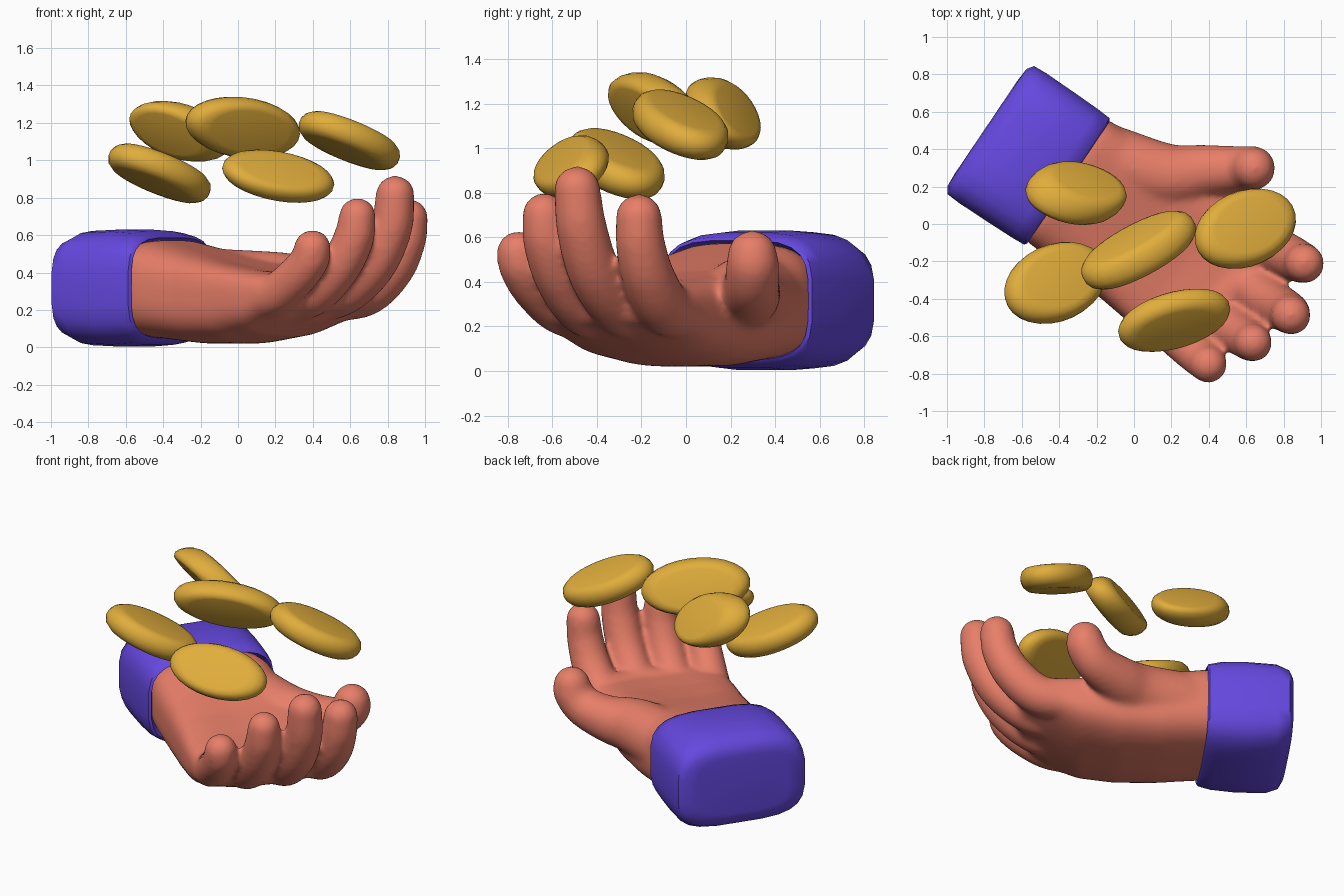
import bpy, bmesh, math
from mathutils import Vector, Matrix

if "Cube" in bpy.data.objects:
    bpy.data.objects.remove(bpy.data.objects["Cube"])

TURN = Matrix.Rotation(math.radians(-34), 4, 'Z')   # arm axis in the ground plane


def material(name, col):
    m = bpy.data.materials.new(name)
    m.diffuse_color = (*col, 1)
    m.use_nodes = True
    m.node_tree.nodes["Principled BSDF"].inputs["Base Color"].default_value = m.diffuse_color
    return m


SKIN = material("skin", (0.80, 0.21, 0.14))
CLOTH = material("purple_cloth", (0.13, 0.065, 0.74))
GOLD = material("gold", (0.75, 0.42, 0.045))


def finish(name, bm, mat, matrix):
    bm.transform(matrix)
    bmesh.ops.recalc_face_normals(bm, faces=bm.faces)
    for f in bm.faces:
        f.smooth = True
    me = bpy.data.meshes.new(name)
    bm.to_mesh(me)
    bm.free()
    ob = bpy.data.objects.new(name, me)
    me.materials.append(mat)
    bpy.context.collection.objects.link(ob)
    return ob


def smooth_by_angle(ob, deg):
    bpy.ops.object.select_all(action='DESELECT')
    ob.select_set(True)
    bpy.context.view_layer.objects.active = ob
    bpy.ops.object.shade_smooth_by_angle(angle=math.radians(deg))


def bridge(bm, rings):
    n = len(rings[0])
    for a, b in zip(rings, rings[1:]):
        for i in range(n):
            j = (i + 1) % n
            bm.faces.new((a[i], a[j], b[j], b[i]))
    bm.faces.new(rings[0])
    bm.faces.new(rings[-1])


def squircle(t, e):
    c, s = math.cos(t), math.sin(t)
    return (math.copysign(abs(c) ** (2 / e), c), math.copysign(abs(s) ** (2 / e), s))


def loft(bm, sections, n, e):
    """sections: u, v min, v max, z bottom, z top, hollow of the upper side"""
    rings = []
    for u, v0, v1, z0, z1, dip in sections:
        ring = []
        for i in range(n):
            a, b = squircle(2 * math.pi * (i + 0.5) / n, e)
            v = (v0 + v1) / 2 + a * (v1 - v0) / 2
            z = (z0 + z1) / 2 + b * (z1 - z0) / 2
            if b > 0:
                z -= dip * (1 - a * a) * b
            uu = u + max(0, u) * 0.35 * min(v, 0)
            ring.append(bm.verts.new((uu, v, z)))
        rings.append(ring)
    bridge(bm, rings)


def digit(bm, pts, steps=7):
    """chain of balls along a smooth path of (u, v, z, radius)"""
    p = [Vector(q) for q in pts]
    p = [2 * p[0] - p[1]] + p + [2 * p[-1] - p[-2]]
    for k in range(1, len(p) - 2):
        a, b, c, d = p[k - 1:k + 3]
        for s in range(steps + 1):
            t = s / steps
            q = 0.5 * (2 * b + (c - a) * t + (2 * a - 5 * b + 4 * c - d) * t * t
                       + (3 * b - a - 3 * c + d) * t ** 3)
            bmesh.ops.create_icosphere(bm, subdivisions=3, radius=q[3],
                                       matrix=Matrix.Translation(q.to_3d()))


# hand: hollow palm, four curled fingers, thumb and knuckle bar, fused into one skin
bm = bmesh.new()
loft(bm, [(-.60, -.37, .36, .06, .56, 0),
          (-.40, -.40, .385, .045, .585, .01),
          (-.15, -.41, .40, .02, .54, .03),
          (.10, -.43, .41, .02, .51, .07),
          (.35, -.455, .41, .06, .47, .07),
          (.55, -.465, .41, .14, .43, .04),
          (.66, -.445, .39, .20, .40, .02)], 40, 3)
digit(bm, [(.40, .28, .26, .125), (.62, .30, .29, .125), (.775, .32, .42, .12),
           (.855, .33, .57, .112), (.875, .335, .69, .105)])
digit(bm, [(.40, .06, .24, .12), (.64, .06, .29, .12), (.83, .065, .44, .12),
           (.94, .07, .64, .115), (.97, .065, .815, .105)])
digit(bm, [(.35, -.16, .24, .12), (.58, -.165, .28, .12), (.76, -.17, .42, .115),
           (.86, -.17, .58, .11), (.885, -.17, .70, .10)])
digit(bm, [(.30, -.33, .25, .115), (.48, -.36, .28, .115), (.64, -.385, .38, .11),
           (.73, -.395, .47, .105), (.75, -.40, .53, .10)])
digit(bm, [(-.30, .20, .33, .20), (0, .31, .34, .175), (.15, .44, .35, .145),
           (.29, .55, .39, .125), (.355, .60, .47, .12), (.365, .605, .52, .112)])
digit(bm, [(.60, .28, .30, .11), (.63, .06, .30, .11), (.57, -.17, .29, .11),
           (.47, -.35, .28, .105)], 10)
hand = finish("hand", bm, SKIN, TURN)
mod = hand.modifiers.new("fuse", 'REMESH')
mod.mode = 'VOXEL'
mod.voxel_size = 0.018
mod.use_smooth_shade = True
mod = hand.modifiers.new("soften", 'SMOOTH')
mod.factor = 0.5
mod.iterations = 12

# sleeve cuff with rounded back and a rolled hem
bm = bmesh.new()
loft(bm, [(u, -.012 - w, -.012 + w, .317 - h, .317 + h, 0) for u, w, h in
          [(-.945, .30, .19), (-.94, .38, .225), (-.915, .415, .27), (-.84, .42, .307),
           (-.65, .418, .315), (-.50, .415, .305), (-.425, .41, .285),
           (-.415, .395, .27), (-.47, .37, .25)]], 24, 3.6)
smooth_by_angle(finish("sleeve_cuff", bm, CLOTH, TURN), 50)

# five tumbling coins, all stretched along one direction: centre, normal, world scale
R, H = 0.195, 0.07
s = Vector((.9, .33, -.28)).normalized()
stretch = Matrix.Scale(1.55, 4, s)
COINS = [((-.42, -.315, .93), (.34, .28, .90), (.98, 1.07, 1.05)),
         ((-.31, .165, 1.155), (.64, .89, .41), (1.06, 1.08, .8)),
         ((.025, -.14, 1.175), (-.42, .84, .34), (1.11, 1.25, .83)),
         ((.215, -.515, .915), (.25, -.70, .65), (1.05, .96, .8)),
         ((.595, -.025, 1.105), (.34, .28, .90), (.97, 1.05, 1.04))]
for i, (c, n, k3) in enumerate(COINS):
    bm = bmesh.new()
    prof = [(.70, -1), (.84, -.92), (.95, -.62), (1, -.2), (1, .2), (.95, .62), (.84, .92), (.70, 1)]
    bridge(bm, [[bm.verts.new((R * r * math.cos(k * math.pi / 14),
                               R * r * math.sin(k * math.pi / 14), H * z))
                 for k in range(28)] for r, z in prof])
    rot = Vector(n).to_track_quat('Z', 'Y').to_matrix().to_4x4()
    finish(f"coin_{i + 1}", bm, GOLD,
           Matrix.Translation(c) @ Matrix.Diagonal((*k3, 1)) @ stretch @ rot)
